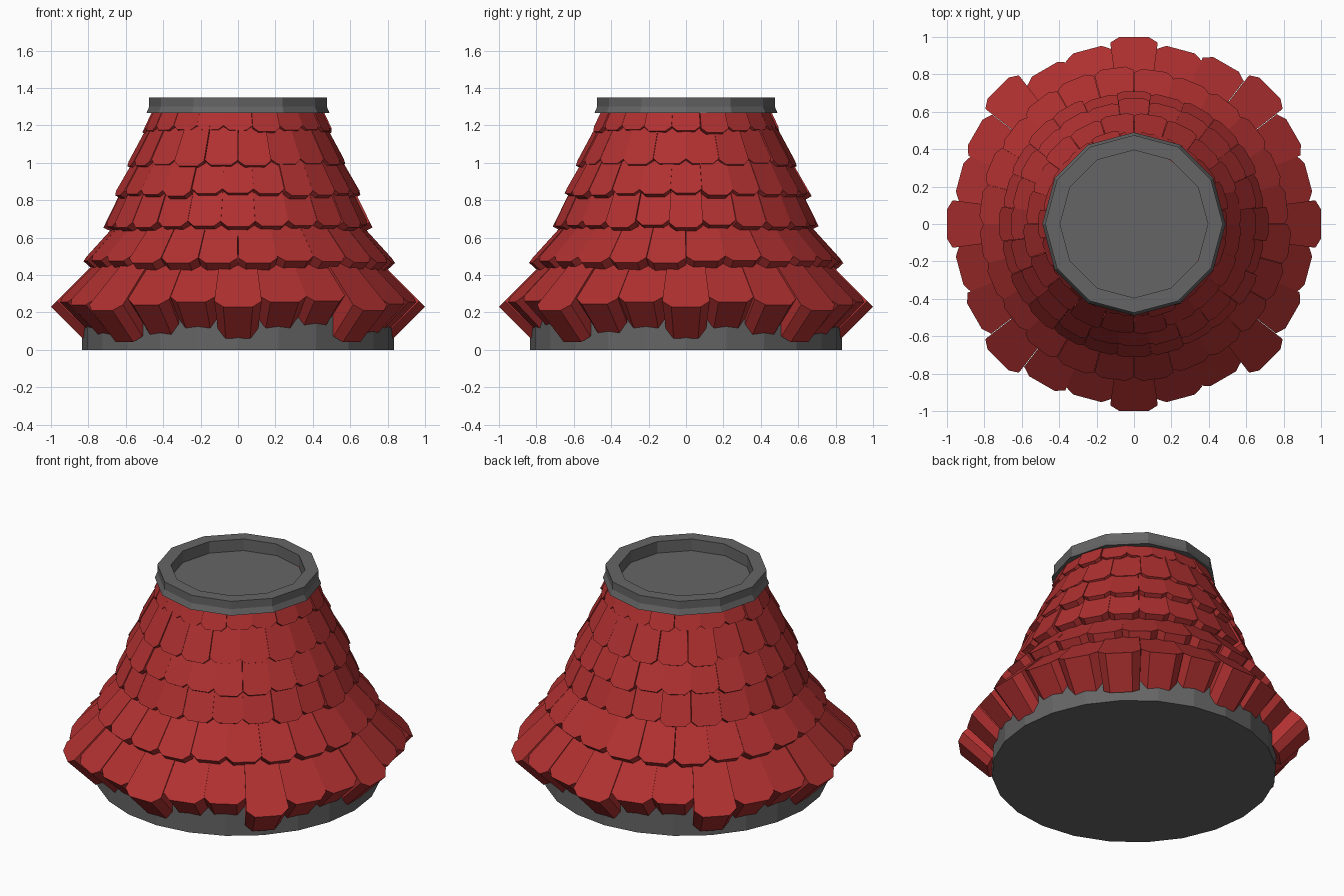
import bpy
import bmesh
import random
from math import sin, cos, pi, radians
from mathutils import Vector

random.seed(4)
cube = bpy.data.objects.get("Cube")
if cube:
    bpy.data.objects.remove(cube)


def make_material(name, rgb):
    mat = bpy.data.materials.new(name)
    mat.use_nodes = True
    mat.diffuse_color = (*rgb, 1)
    mat.node_tree.nodes["Principled BSDF"].inputs["Base Color"].default_value = (*rgb, 1)
    return mat


RED = make_material("tile_red", (0.44, 0.03, 0.03))
GREY = make_material("stone_grey", (0.13, 0.13, 0.13))


def finish(name, bm, mat):
    bmesh.ops.recalc_face_normals(bm, faces=bm.faces)
    mesh = bpy.data.meshes.new(name)
    bm.to_mesh(mesh)
    bm.free()
    mesh.materials.append(mat)
    obj = bpy.data.objects.new(name, mesh)
    bpy.context.collection.objects.link(obj)
    return obj


def lathe(name, profile, sides, mat):
    """Closed faceted solid from (radius, height) points, capped at both ends."""
    bm = bmesh.new()
    rings = []
    for r, z in profile:
        rings.append([bm.verts.new((r * cos(2 * pi * i / sides), r * sin(2 * pi * i / sides), z))
                      for i in range(sides)])
    for low, high in zip(rings, rings[1:]):
        for i in range(sides):
            j = (i + 1) % sides
            bm.faces.new((low[i], low[j], high[j], high[i]))
    bm.faces.new(rings[0])
    bm.faces.new(rings[-1])
    return finish(name, bm, mat)


def add_tile(bm, angle, radius, height, slope, length, thick, half):
    """Thick slab with clipped lower corners, narrowing towards the axis."""
    out = Vector((cos(angle), sin(angle), 0))
    side = Vector((-sin(angle), cos(angle), 0))
    up = Vector((0, 0, 1))
    along = up * sin(slope) - out * cos(slope)
    inward = -out * sin(slope) - up * cos(slope)
    clip = half * 0.33
    outline = [(-0.6, 0), (0.6, 0), (1, clip), (1, length), (-1, length), (-1, clip)]
    layers = []
    for depth in (0, thick):
        layer = []
        for u, v in outline:
            p = out * radius + up * height + along * v + inward * depth
            taper = p.dot(out) / radius
            layer.append(bm.verts.new(p + side * (u * half * taper)))
        layers.append(layer)
    front, back = layers
    bm.faces.new(front)
    bm.faces.new(back[::-1])
    for i in range(len(front)):
        j = (i + 1) % len(front)
        bm.faces.new((front[i], front[j], back[j], back[i]))


def tile_row(name, count, phase, radius, height, slope, length, thick, offsets=None):
    bm = bmesh.new()
    half = pi * radius / count * 1.0
    for i in range(count):
        shift = offsets[i % len(offsets)] if offsets else random.uniform(-0.012, 0.012)
        # slide the tile along its own slope
        add_tile(bm, 2 * pi * (i + phase) / count, radius + shift,
                 height - shift * 0.7, radians(slope), length, thick, half)
    return finish(name, bm, RED)


# Grey drum at the foot and the solid core behind the tiles
lathe("base_drum", [(0.835, 0), (0.835, 0.2), (0.78, 0.25)], 24, GREY)
lathe("roof_core", [(0.78, 0.2), (0.77, 0.35), (0.66, 0.54), (0.57, 0.85),
                    (0.48, 1.09), (0.42, 1.26)], 24, RED)

# Overlapping tile rows, from the eaves upward
eave_offsets = [0, -0.035, -0.015, 0.028, -0.015, -0.035,
                0, -0.035, -0.045, 0.028, -0.02, -0.035]
tile_row("eave_tiles", 24, 0, 1.0, 0.23, 45, 0.40, 0.24, eave_offsets)
rows = [
    (24, 0.5, 0.83, 0.47, 48, 0.32, 0.12),
    (24, 0.0, 0.71, 0.66, 64, 0.25, 0.13),
    (24, 0.0, 0.66, 0.83, 60, 0.25, 0.11),
    (20, 0.5, 0.58, 0.99, 62, 0.25, 0.11),
    (20, 0.0, 0.50, 1.17, 65, 0.13, 0.10),
]
for n, row in enumerate(rows):
    tile_row(f"tile_row_{n + 2}", *row)

# Stone collar with a sunken top
lathe("top_collar", [(0.42, 1.265), (0.49, 1.265), (0.475, 1.3), (0.475, 1.35),
                     (0.395, 1.35), (0.395, 1.275)], 12, GREY)
